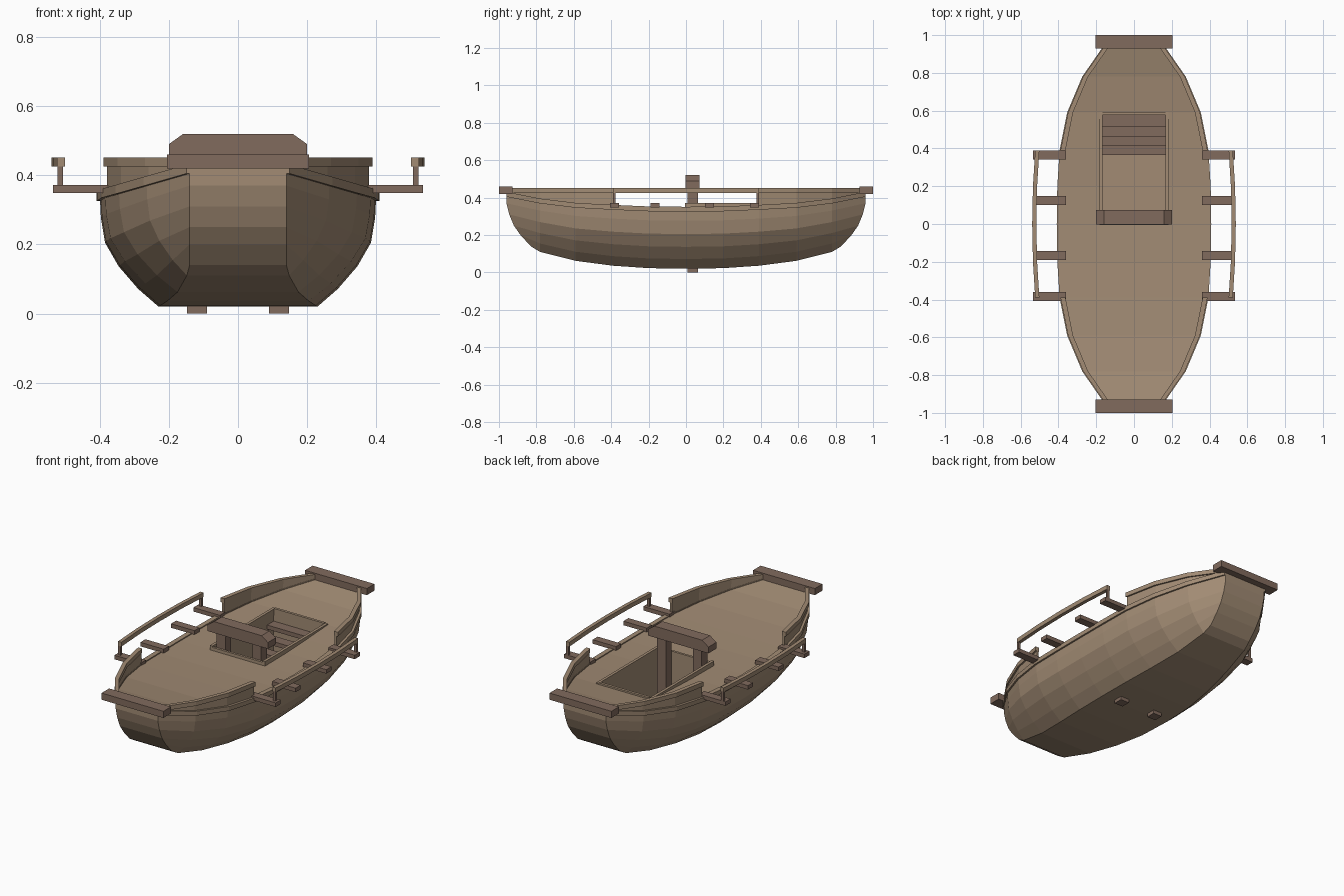
import bpy, bmesh

if "Cube" in bpy.data.objects:
    bpy.data.objects.remove(bpy.data.objects["Cube"])

def material(name, rgb):
    m = bpy.data.materials.new(name)
    m.diffuse_color = (*rgb, 1)
    m.use_nodes = True
    m.node_tree.nodes["Principled BSDF"].inputs["Base Color"].default_value = m.diffuse_color
    return m

PLANK = material("plank", (0.36, 0.26, 0.175))
BEAM = material("beam", (0.22, 0.145, 0.11))

def finish(name, bm, mat):
    bmesh.ops.recalc_face_normals(bm, faces=bm.faces)
    me = bpy.data.meshes.new(name)
    bm.to_mesh(me)
    bm.free()
    me.materials.append(mat)
    ob = bpy.data.objects.new(name, me)
    bpy.context.collection.objects.link(ob)
    return ob

def box(name, x0, x1, y0, y1, z0, z1, mat=BEAM):
    bm = bmesh.new()
    bmesh.ops.create_cube(bm, size=1)
    for v in bm.verts:
        v.co = ((x0 + x1) / 2 + v.co.x * (x1 - x0),
                (y0 + y1) / 2 + v.co.y * (y1 - y0),
                (z0 + z1) / 2 + v.co.z * (z1 - z0))
    return finish(name, bm, mat)

def sweep(bm, rings, closed=True):
    """Skin equal-length rings of points; returns the vertex rings."""
    vs = [[bm.verts.new(p) for p in r] for r in rings]
    n = len(vs[0])
    for a, b in zip(vs, vs[1:]):
        for i in range(n if closed else n - 1):
            j = (i + 1) % n
            bm.faces.new((a[i], a[j], b[j], b[i]))
    bm.faces.new(vs[0])
    bm.faces.new(vs[-1])
    return vs

# Half stations: y, deck half-width, deck z, chine half-width, chine z
ST = [(0, .40, .345, .23, .02), (.2, .397, .347, .225, .023), (.39, .385, .355, .205, .036),
      (.59, .345, .366, .175, .062), (.78, .265, .389, .148, .11)]
END_Y = [.83, .885, .92, .945, .96, .96]
END_Z = [.14, .20, .25, .31, .37, .425]
SECTION = [(0, 0), (.35, .16), (.68, .36), (.91, .57), (.98, .79), (1, 1)]

def half_section(s):
    y, dx, dz, bx, bz = s
    return [(bx + (dx - bx) * u, y, bz + (dz - bz) * v) for u, v in SECTION]

def deck_edge(y):
    """Deck half-width and height at y."""
    pts = [s[:3] for s in ST] + [(.96, .14, .425)]
    y = abs(y)
    for a, b in zip(pts, pts[1:]):
        if y <= b[0]:
            t = (y - a[0]) / (b[0] - a[0])
            return a[1] + (b[1] - a[1]) * t, a[2] + (b[2] - a[2]) * t
    return pts[-1][1:]

# Hull with faceted sides and flat bottom
half = [half_section(s) for s in ST] + [[(.14, y, z) for y, z in zip(END_Y, END_Z)]]
full = [[(x, -y, z) for x, y, z in h] for h in half[:0:-1]] + half
rings = [h + [(-x, y, z) for x, y, z in h[::-1]] for h in full]
bm = bmesh.new()
vs = [[bm.verts.new(p) for p in r] for r in rings]
for a, b in zip(vs, vs[1:]):
    for i in range(12):
        j = (i + 1) % 12
        bm.faces.new((a[i], a[j], b[j], b[i]))
for r in (vs[0], vs[-1]):
    for i in range(5):
        bm.faces.new((r[i], r[i + 1], r[10 - i], r[11 - i]))
hull = finish("hull", bm, PLANK)

# Hatch opening
cutter = box("hatch_cutter", -.167, .167, .008, .577, .085, .6, PLANK)
cutter.hide_render = True
cutter.hide_viewport = True
cut = hull.modifiers.new("hatch", 'BOOLEAN')
cut.object = cutter
cut.operation = 'DIFFERENCE'
cut.solver = 'EXACT'

def band(name, ys, side, inner, outer, bottom, top):
    """Strip following the deck edge; bottom/top are functions of deck height."""
    rings = []
    for y in ys:
        w, z = deck_edge(y)
        rings.append([(side * (w + o), y, f(z)) for o, f in
                      ((inner, bottom), (outer, bottom), (outer, top), (inner, top))])
    bm = bmesh.new()
    sweep(bm, rings)
    return finish(name, bm, PLANK)

ALL_Y = [-.96, -.78, -.59, -.39, -.2, 0, .2, .39, .59, .78, .96]
for side, tag in ((1, "right"), (-1, "left")):
    # Rubbing strake along the whole edge
    band("strake_" + tag, ALL_Y, side, -.02, .009,
         lambda z: z - .02, lambda z: z + .006)
    # Raised bulwarks and cap rails fore and aft
    for end, where in ((-1, "front"), (1, "back")):
        ys = [end * y for y in (.39, .59, .78, .945)]
        band(f"bulwark_{where}_{tag}", ys, side, -.018, -.006,
             lambda z: z - .005, lambda z: .44)
        band(f"cap_rail_{where}_{tag}", ys, side, -.022, .004,
             lambda z: .426, lambda z: .452)
    # Side platform beams
    for i, (y, x1) in enumerate(((-.383, .535), (-.166, .515), (.125, .515), (.366, .535))):
        x0, x1 = sorted((side * .36, side * x1))
        box(f"side_beam_{tag}_{i}", x0, x1, y - .024, y + .024, .348, .372)
    # Bowed outer rail and its posts
    bm = bmesh.new()
    sweep(bm, [[(side * (x + dx), y, z) for dx, z in
                ((-.011, .426), (.011, .426), (.011, .452), (-.011, .452))]
               for y, x in ((-.39, .512), (-.2, .524), (0, .528), (.2, .524), (.39, .512))])
    finish("outer_rail_" + tag, bm, PLANK)
    for y in (-.384, .384):
        x0, x1 = sorted((side * .506, side * .522))
        box("rail_post_" + tag, x0, x1, y - .006, y + .006, .37, .43)
    # Gantry posts running down through the keel
    x0, x1 = sorted((side * .09, side * .147))
    box("gantry_post_" + tag, x0, x1, .008, .063, 0, .47)
    # Hatch rim sides
    x0, x1 = sorted((side * .166, side * .183))
    box("hatch_rim_" + tag, x0, x1, -.005, .592, .335, .372, PLANK)

# Hatch rim ends
box("hatch_rim_front", -.166, .166, -.005, .009, .335, .364, PLANK)
box("hatch_rim_back", -.166, .166, .576, .592, .335, .376, PLANK)

# Steps descending into the hatch
for i in range(4):
    y1 = .576 - i * .05
    z = .30 - i * .06
    box(f"step_{i}", -.166, .166, y1 - .062, y1, z - .025, z)

# Heavy cross beams at both ends
for s, where in ((-1, "front"), (1, "back")):
    y0, y1 = sorted((s * .928, s))
    box("end_beam_" + where, -.205, .205, y0, y1, .42, .46)

# Gantry crossbeam with cut corners
profile = [(-.2, .452), (.2, .452), (.2, .49), (.158, .52), (-.158, .52), (-.2, .49)]
bm = bmesh.new()
sweep(bm, [[(x, y, z) for x, z in profile] for y in (-.002, .073)])
finish("gantry_beam", bm, BEAM)
